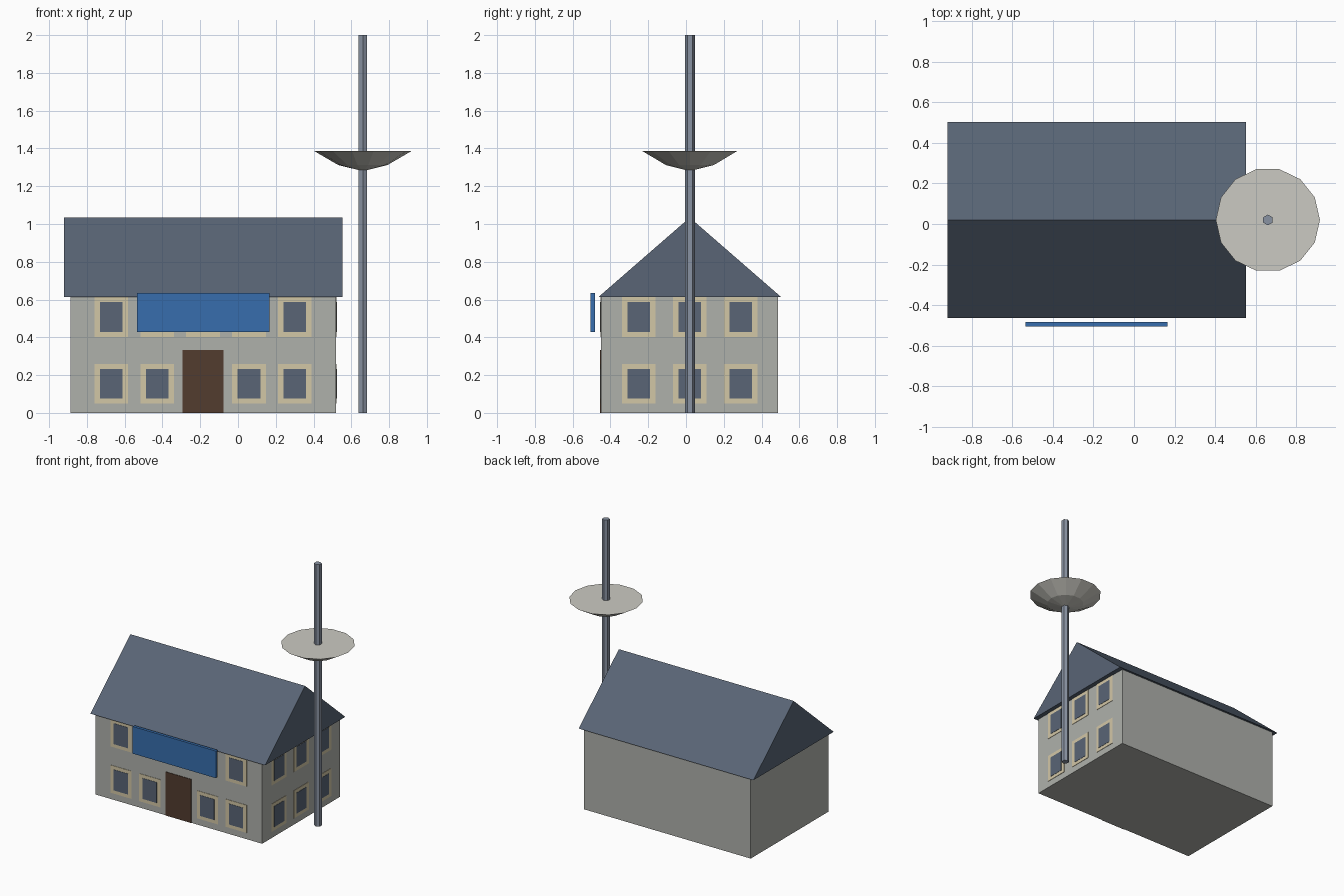
import bpy
import bmesh
from math import cos, sin, tau

cube = bpy.data.objects.get("Cube")
if cube:
    bpy.data.objects.remove(cube, do_unlink=True)


def material(name, rgb):
    mat = bpy.data.materials.new(name)
    mat.use_nodes = True
    color = (*rgb, 1)
    mat.diffuse_color = color
    mat.node_tree.nodes["Principled BSDF"].inputs["Base Color"].default_value = color
    return mat


STONE = material("wall stone", (0.43, 0.44, 0.41))
SLATE = material("slate blue", (0.10, 0.13, 0.18))
CREAM = material("cream frame", (0.65, 0.57, 0.38))
BROWN = material("door brown", (0.085, 0.045, 0.028))
BLUE = material("sign blue", (0.038, 0.155, 0.42))
STEEL = material("pole steel", (0.25, 0.29, 0.36))
PALE = material("dish pale grey", (0.60, 0.59, 0.54))


def add_object(name, bm, mat):
    bmesh.ops.recalc_face_normals(bm, faces=bm.faces)
    mesh = bpy.data.meshes.new(name)
    bm.to_mesh(mesh)
    bm.free()
    mesh.materials.append(mat)
    obj = bpy.data.objects.new(name, mesh)
    bpy.context.collection.objects.link(obj)
    return obj


def box(name, x, y, z, mat):
    """Box from (low, high) ranges on each axis."""
    bm = bmesh.new()
    bmesh.ops.create_cube(bm, size=1)
    for v in bm.verts:
        v.co = [r[0] if c < 0 else r[1] for c, r in zip(v.co, (x, y, z))]
    return add_object(name, bm, mat)


def lathe(name, center, profile, sides, start, mat):
    """Closed faceted solid from (radius, height) rings; zero radius is a tip."""
    bm = bmesh.new()
    rings = []
    for radius, z in profile:
        count = sides if radius else 1
        rings.append([bm.verts.new((center[0] + radius * cos(start + tau * i / sides),
                                    center[1] + radius * sin(start + tau * i / sides), z))
                      for i in range(count)])
    for low, high in zip(rings, rings[1:]):
        for i in range(sides):
            j = (i + 1) % sides
            if len(low) == 1:
                bm.faces.new((low[0], high[j], high[i]))
            else:
                bm.faces.new((low[i], low[j], high[j], high[i]))
    for ring in (rings[0], rings[-1]):
        if len(ring) > 1:
            bm.faces.new(ring)
    return add_object(name, bm, mat)


# House body
LEFT, RIGHT, FRONT, BACK, EAVE = -0.888, 0.519, -0.45, 0.488, 0.613
MID_Y = 0.02
box("walls", (LEFT, RIGHT), (FRONT, BACK), (0, EAVE), STONE)

# Gabled roof: triangular prism
bm = bmesh.new()
profile = [(MID_Y - 0.484, EAVE), (MID_Y + 0.484, EAVE), (MID_Y, 1.034)]
ends = [[bm.verts.new((x, y, z)) for y, z in profile] for x in (-0.922, 0.553)]
for end in ends:
    bm.faces.new(end)
for i in range(3):
    j = (i + 1) % 3
    bm.faces.new((ends[0][i], ends[0][j], ends[1][j], ends[1][i]))
add_object("roof", bm, SLATE)


def plate(name, side, center, width, z, depth, mat):
    """Thin plate on the front wall or on the +x end wall."""
    span = (center - width / 2, center + width / 2)
    if side == "front":
        box(name, span, (FRONT - depth, FRONT), z, mat)
    else:
        box(name, (RIGHT, RIGHT + depth), span, z, mat)


def window(side, center, bottom):
    plate(side + "_window_frame", side, center, 0.178, (bottom, bottom + 0.211), 0.003, CREAM)
    plate(side + "_window_glass", side, center, 0.12, (bottom + 0.026, bottom + 0.184), 0.005, SLATE)


# Windows and door
DOOR_X = -0.185
for floor, bottom in enumerate((0.049, 0.402)):
    for column in range(-2, 3):
        if floor or column:
            window("front", DOOR_X + column * 0.243, bottom)
    for column in (-1, 0, 1):
        window("end", MID_Y + column * 0.27, bottom)
plate("door", "front", DOOR_X, 0.216, (0, 0.333), 0.004, BROWN)

# Blank sign board in front of the upper floor
box("sign_board", (-0.536, 0.166), (-0.505, -0.483), (0.427, 0.634), BLUE)

# Tall six-sided pole with a shallow dish
POLE = (0.661, MID_Y)
lathe("pole", POLE, [(0.0265, 0), (0.0265, 2)], 6, tau / 4, STEEL)
lathe("dish", POLE, [(0, 1.28), (0.13, 1.312), (0.257, 1.386)], 14, 0, PALE)
